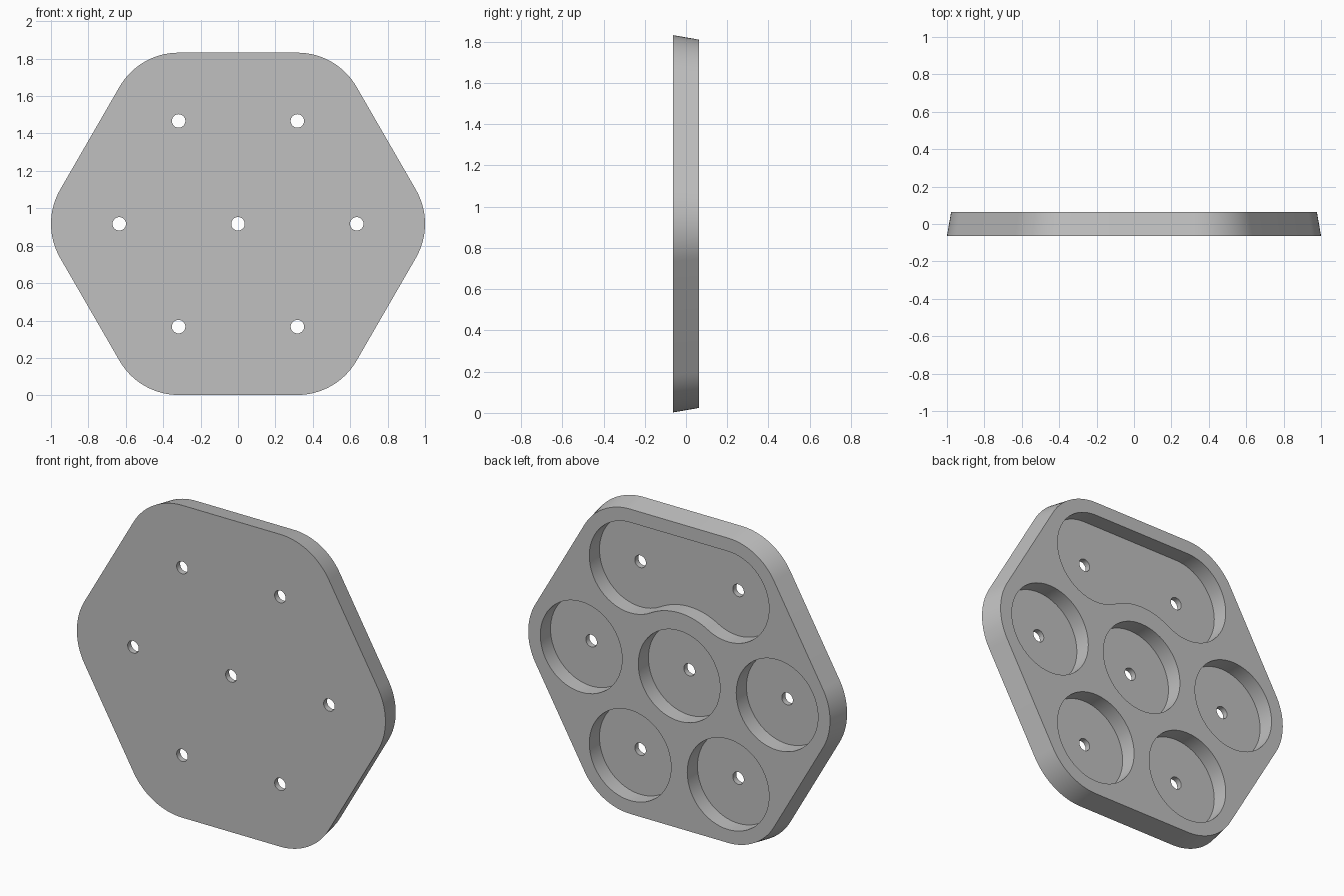
import bpy, bmesh, math

if "Cube" in bpy.data.objects:
    bpy.data.objects.remove(bpy.data.objects["Cube"])

CZ = 0.917                      # height of the plate centre
PITCH = 0.635                   # spacing of the pocket centres
CORNER_R, TAPER = 0.365, 0.022  # corner radius, inward slope of the rim
FRONT, FLOOR, BACK = -0.0635, -0.031, 0.0635
POCKET_R, HOLE_R = 0.265, 0.036


def arc(cx, cz, r, a0, a1, n):
    """Points on an arc (degrees), both ends included."""
    return [(cx + r * math.cos(math.radians(a0 + (a1 - a0) * i / n)),
             cz + r * math.sin(math.radians(a0 + (a1 - a0) * i / n))) for i in range(n + 1)]


def circle(c, r, n):
    return arc(c[0], c[1], r, 0, 360, n)[:-1]


def hexpoint(k):
    a = math.radians(60 * k)
    return (PITCH * math.cos(a), PITCH * math.sin(a))


def outline(r):
    """Rounded hexagon with arcs around the six outer centres."""
    pts = []
    for k in range(6):
        pts += arc(*hexpoint(k), r, 60 * k - 30, 60 * k + 30, 16)
    return pts


bm = bmesh.new()


def ring(pts, y):
    """Closed loop of vertices and edges at depth y."""
    vs = [bm.verts.new((x, y, z + CZ)) for x, z in pts]
    es = [bm.edges.new((vs[i], vs[(i + 1) % len(vs)])) for i in range(len(vs))]
    return vs, es


def wall(a, b):
    n = len(a[0])
    for i in range(n):
        j = (i + 1) % n
        bm.faces.new((a[0][i], a[0][j], b[0][j], b[0][i]))


def cap(rings, side):
    """Flat face bounded by the rings, including holes."""
    bmesh.ops.triangle_fill(bm, use_beauty=True, use_dissolve=False,
                            edges=[e for r in rings for e in r[1]], normal=(0, side, 0))


# Tapered outer rim
front_rings = [ring(outline(CORNER_R), FRONT)]
back_rings = [ring(outline(CORNER_R - TAPER), BACK)]
wall(front_rings[0], back_rings[0])

# Wide upper pocket: two lobes joined by a straight top and a concave underside
right, left = hexpoint(1), hexpoint(2)
wide = (arc(*right, POCKET_R, -120, 90, 40) + arc(*left, POCKET_R, 90, 300, 40)
        + arc(0, 0, PITCH - POCKET_R, 120, 60, 16)[1:-1])

# Pockets paired with the screw holes in their floors
pockets = [(wide, [right, left])]
for c in [(0, 0)] + [hexpoint(k) for k in (0, 3, 4, 5)]:
    pockets.append((circle(c, POCKET_R, 64), [c]))

for shape, holes in pockets:
    rim, floor = ring(shape, BACK), ring(shape, FLOOR)
    wall(rim, floor)
    back_rings.append(rim)
    floor_rings = [floor]
    for c in holes:
        inner, outer = ring(circle(c, HOLE_R, 32), FLOOR), ring(circle(c, HOLE_R, 32), FRONT)
        wall(inner, outer)
        floor_rings.append(inner)
        front_rings.append(outer)
    cap(floor_rings, 1)

# Front and back faces
cap(front_rings, -1)
cap(back_rings, 1)
bmesh.ops.recalc_face_normals(bm, faces=bm.faces)

mesh = bpy.data.meshes.new("pocketed_tray")
bm.to_mesh(mesh)
bm.free()
tray = bpy.data.objects.new("pocketed_tray", mesh)
bpy.context.collection.objects.link(tray)

# Plain grey material
grey = bpy.data.materials.new("plain grey")
grey.diffuse_color = (0.53, 0.53, 0.53, 1)
grey.use_nodes = True
grey.node_tree.nodes["Principled BSDF"].inputs["Base Color"].default_value = grey.diffuse_color
mesh.materials.append(grey)

# Smooth curved walls, sharp rims
bpy.context.view_layer.objects.active = tray
tray.select_set(True)
bpy.ops.object.shade_smooth_by_angle(angle=math.radians(30))
